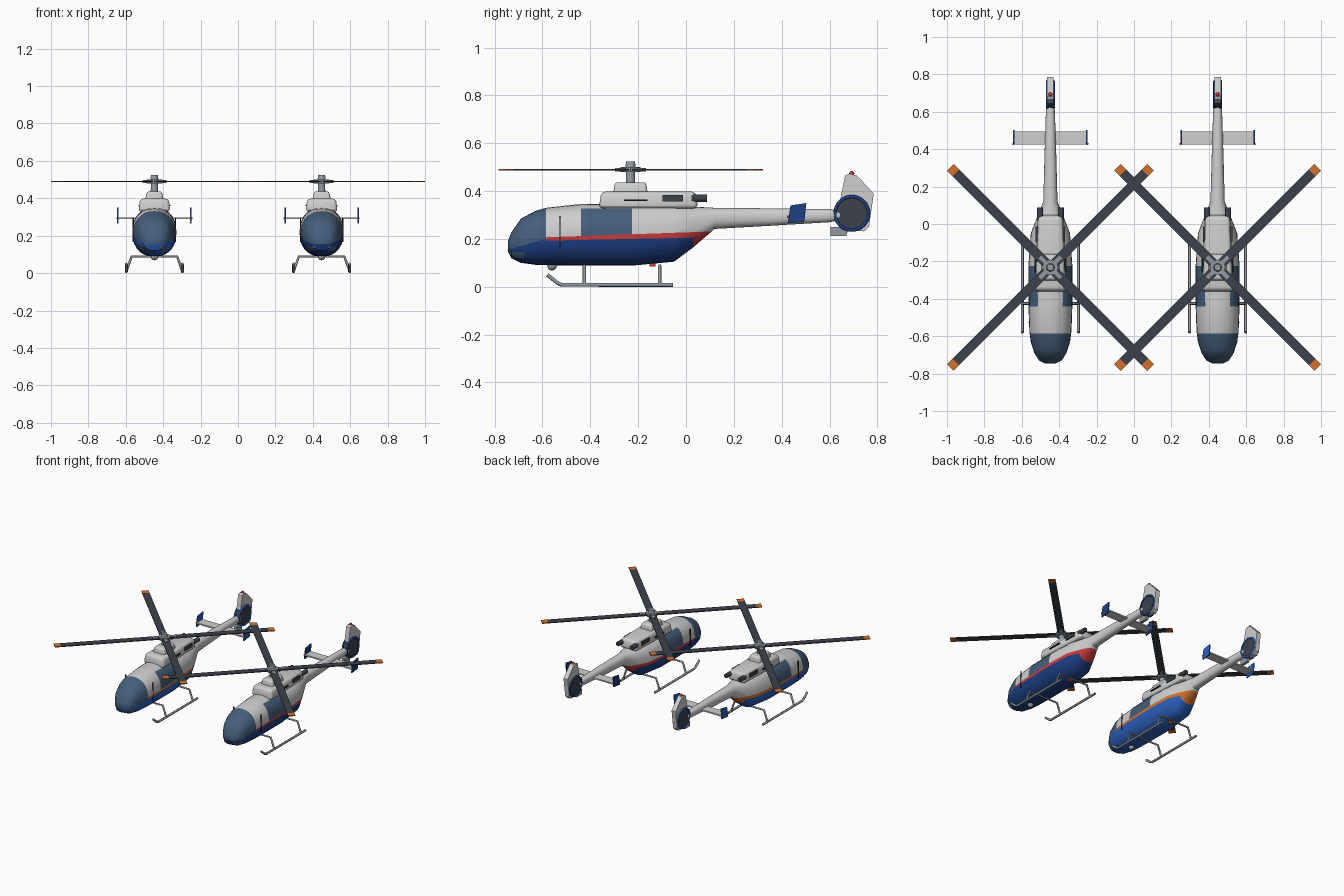
import bpy, bmesh, math
from mathutils import Matrix, Vector

cube = bpy.data.objects.get("Cube")
if cube:
    bpy.data.objects.remove(cube, do_unlink=True)


def material(name, r, g, b):
    m = bpy.data.materials.new(name)
    m.use_nodes = True
    m.diffuse_color = (r, g, b, 1)
    m.node_tree.nodes["Principled BSDF"].inputs["Base Color"].default_value = (r, g, b, 1)
    return m


WHITE = material("light grey paint", .62, .62, .62)
GLASS = material("slate glass", .06, .115, .2)
NAVY = material("navy paint", .012, .05, .23)
BLUE = material("bright blue paint", .025, .12, .52)
RED = material("red paint", .6, .045, .045)
ORANGE = material("orange paint", .65, .17, .027)
DARK = material("dark grey", .045, .055, .072)
STEEL = material("steel grey", .3, .33, .36)
BLACK = material("black trim", .01, .01, .012)
smooth = []


class Aircraft:
    """Collects parts that share one centre line and name prefix."""

    def __init__(self, side, cx):
        self.side, self.cx = side, cx

    def add(self, name, data):
        ob = bpy.data.objects.new(f"{self.side}_{name}", data)
        ob.location.x = self.cx
        bpy.context.collection.objects.link(ob)
        return ob

    def finish(self, name, bm, *mats):
        bmesh.ops.recalc_face_normals(bm, faces=bm.faces)
        me = bpy.data.meshes.new(name)
        bm.to_mesh(me)
        bm.free()
        for m in mats:
            me.materials.append(m)
        ob = self.add(name, me)
        smooth.append(ob)
        return ob

    def box(self, name, loc, size, mat, bevel=0, taper_top=1, taper_back=1, turn=0):
        bm = bmesh.new()
        bmesh.ops.create_cube(bm, size=1)
        for v in bm.verts:
            if v.co.z > 0:
                v.co.x *= taper_top
                v.co.y *= (1 + taper_top) / 2
            if v.co.y > 0:
                v.co.x *= taper_back
            v.co = Vector(v.co[i] * size[i] for i in range(3))
        if bevel:
            bmesh.ops.bevel(bm, geom=bm.edges[:], offset=bevel, segments=3, profile=.5, affect='EDGES')
        bm.transform(Matrix.Translation(loc) @ Matrix.Rotation(turn, 4, 'Z'))
        return self.finish(name, bm, mat)

    def cylinder(self, name, loc, r1, r2, depth, mat, axis='Z', segs=24):
        bm = bmesh.new()
        bmesh.ops.create_cone(bm, cap_ends=True, segments=segs, radius1=r1, radius2=r2, depth=depth)
        turn = {'X': (math.pi / 2, 'Y'), 'Y': (math.pi / 2, 'X'), 'Z': (0, 'Z')}[axis]
        bm.transform(Matrix.Translation(loc) @ Matrix.Rotation(turn[0], 4, turn[1]))
        return self.finish(name, bm, mat)

    def ball(self, name, loc, r, mat):
        bm = bmesh.new()
        bmesh.ops.create_uvsphere(bm, u_segments=14, v_segments=8, radius=r)
        bm.transform(Matrix.Translation(loc))
        return self.finish(name, bm, mat)

    def plate(self, name, x, thick, outline, mat):
        """Extrudes a (y, z) outline across x."""
        bm = bmesh.new()
        f = bm.faces.new([bm.verts.new((x - thick / 2, y, z)) for y, z in outline])
        ext = bmesh.ops.extrude_face_region(bm, geom=[f])
        for v in ext["geom"]:
            if isinstance(v, bmesh.types.BMVert):
                v.co.x += thick
        return self.finish(name, bm, mat)

    def tube(self, name, points, r, mat, cyclic=False):
        cu = bpy.data.curves.new(name, 'CURVE')
        cu.dimensions = '3D'
        cu.bevel_depth, cu.bevel_resolution, cu.use_fill_caps = r, 2, True
        sp = cu.splines.new('POLY')
        sp.points.add(len(points) - 1)
        for p, co in zip(sp.points, points):
            p.co = (*co, 1)
        sp.use_cyclic_u = cyclic
        cu.materials.append(mat)
        return self.add(name, cu)


# Fuselage stations: y, bottom, top, half width
STATIONS = [(-.745, .15, .19, .03), (-.73, .12, .228, .06), (-.69, .10, .285, .086),
            (-.63, .092, .317, .105), (-.58, .09, .331, .112), (-.45, .088, .345, .117),
            (-.23, .088, .35, .118), (-.05, .105, .345, .105), (.03, .165, .335, .074),
            (.12, .242, .33, .038), (.35, .255, .328, .032), (.6, .27, .325, .024),
            (.64, .278, .32, .021), (.675, .298, .306, .004)]
GLASS_END, DOOR_FRONT, DOOR_BACK = -.585, -.44, -.225


def stripe_low(y):
    return .193 + .02 * (y - GLASS_END)


def stripe_high(y):
    return .207 + .035 * (y - GLASS_END)


def nose_low(y):
    return .2 + .28 * (y - GLASS_END)


def fuselage(craft, belly, stripe):
    bm = bmesh.new()
    rings, n = [], 28
    for y, lo, hi, w in STATIONS:
        ring = []
        for i in range(n):
            c, s = math.cos(math.tau * i / n), math.sin(math.tau * i / n)
            x = math.copysign(abs(c) ** .88, c) * w
            z = (lo + hi) / 2 + math.copysign(abs(s) ** .88, s) * (hi - lo) / 2
            ring.append(bm.verts.new((x, y, z)))
        rings.append(ring)
    for a, b in zip(rings, rings[1:]):
        for i in range(n):
            bm.faces.new((a[i], a[i - 1], b[i - 1], b[i]))
    bm.faces.new(rings[0])
    bm.faces.new(rings[-1])
    # Cut the skin along the paint and window borders
    cuts = [((0, y, 0), (0, 1, 0)) for y in (GLASS_END, DOOR_FRONT, DOOR_BACK, -.675)]
    cuts += [((0, 0, f(0)), (0, f(0) - f(1), 1)) for f in (stripe_low, stripe_high, nose_low)]
    cuts += [((0, 0, z), (0, 0, 1)) for z in (.118, .145, .328)]
    for co, no in cuts:
        bmesh.ops.bisect_plane(bm, geom=bm.verts[:] + bm.edges[:] + bm.faces[:],
                               plane_co=co, plane_no=no, dist=1e-5)
    for f in bm.faces:
        x, y, z = f.calc_center_median()
        if y < GLASS_END:
            chin = y < -.675 and .118 < z < .145 and abs(x) > .03
            f.material_index = 1 if z > nose_low(y) or chin else 2
        elif z < stripe_high(y):
            f.material_index = 2 if z < stripe_low(y) and y < .03 else 3
        elif DOOR_FRONT < y < DOOR_BACK and z < .328:
            f.material_index = 1
    craft.finish("fuselage", bm, WHITE, GLASS, belly, stripe)


def helicopter(side, cx, belly, stripe):
    h = Aircraft(side, cx)
    fuselage(h, belly, stripe)

    # Engine cowling, intakes and exhausts
    h.box("engine_cowling", (0, -.157, .363), (.172, .415, .07), WHITE, .018, .9, .82)
    h.box("rotor_pylon", (0, -.232, .412), (.1, .145, .05), WHITE, .012, .8)
    for s, tag in ((1, "left"), (-1, "right")):
        h.box(f"{tag}_intake", (s * .073, -.055, .37), (.012, .085, .026), DARK)
        h.box(f"{tag}_cowling_slot", (s * .08, -.21, .362), (.012, .1, .006), BLACK)
        h.cylinder(f"{tag}_exhaust", (s * .056, .055, .37), .016, .016, .065, DARK, 'Y', 16)
        h.box(f"{tag}_door_seam", (s * .113, -.527, .23), (.006, .004, .13), BLACK)

    # Main rotor
    ry, rz = -.232, .49
    h.cylinder("mast", (0, ry, .47), .02, .018, .1, STEEL)
    h.cylinder("rotor_hub", (0, ry, rz), .042, .042, .022, STEEL, segs=8)
    h.cylinder("hub_cap", (0, ry, .513), .022, .018, .022, STEEL)
    for i in range(4):
        a = math.pi / 4 + i * math.pi / 2
        d = Vector((math.cos(a), math.sin(a), 0))
        hub = Vector((0, ry, rz))
        h.box(f"blade_{i + 1}", hub + d * .375, (.68, .05, .006), DARK, turn=a)
        h.box(f"blade_grip_{i + 1}", hub + d * .05, (.06, .022, .014), STEEL, turn=a)
        h.box(f"blade_tip_{i + 1}", hub + d * .736, (.042, .05, .0064), ORANGE, turn=a)

    # Tail fin with shrouded fan
    fy, fz = .693, .307
    h.plate("tail_fin", 0, .034, [(.665, .465), (.685, .473), (.715, .465), (.785, .39),
                                  (.765, .25), (.745, .232), (.68, .235), (.64, .3), (.645, .365)], WHITE)
    h.cylinder("tail_fan", (0, fy, fz), .073, .073, .038, DARK, 'X', 32)
    for s, tag in ((1, "left"), (-1, "right")):
        ring = [(s * .017, fy + .07 * math.cos(t * math.tau / 32), fz + .07 * math.sin(t * math.tau / 32))
                for t in range(32)]
        h.tube(f"{tag}_fan_ring", ring, .007, belly, True)
    h.plate("tail_guard", 0, .02, [(.605, .212), (.67, .212), (.68, .25), (.605, .25)], STEEL)
    h.ball("fin_beacon", (0, .693, .474), .011, RED)

    # Horizontal stabiliser with end plates
    h.box("stabiliser", (0, .46, .293), (.39, .07, .01), WHITE)
    for s, tag in ((1, "left"), (-1, "right")):
        h.plate(f"{tag}_end_plate", s * .195, .008, [(.425, .265), (.495, .272), (.503, .35), (.437, .34)], belly)
        h.ball(f"{tag}_position_light", (s * .198, .428, .293), .006, RED)

    # Skid landing gear
    for s, tag in ((1, "left"), (-1, "right")):
        h.tube(f"{tag}_skid", [(s * .15, y, z) for y, z in
                               ((-.055, .008), (-.52, .008), (-.54, .018), (-.58, .05))], .008, STEEL)
    for y, tag in ((-.425, "front"), (-.11, "rear")):
        h.tube(f"{tag}_skid_strut", [(-.15, y, .01), (-.122, y, .088), (.122, y, .088), (.15, y, .01)],
               .007, STEEL)

    # Belly fittings
    h.ball("landing_light", (0, -.56, .088), .02, STEEL)
    h.box("belly_beacon", (0, -.14, .092), (.03, .025, .014), stripe)


helicopter("left", .447, NAVY, RED)
helicopter("right", -.447, BLUE, ORANGE)

bpy.ops.object.select_all(action='DESELECT')
for ob in smooth:
    ob.select_set(True)
bpy.context.view_layer.objects.active = smooth[0]
bpy.ops.object.shade_smooth_by_angle(angle=math.radians(32))
